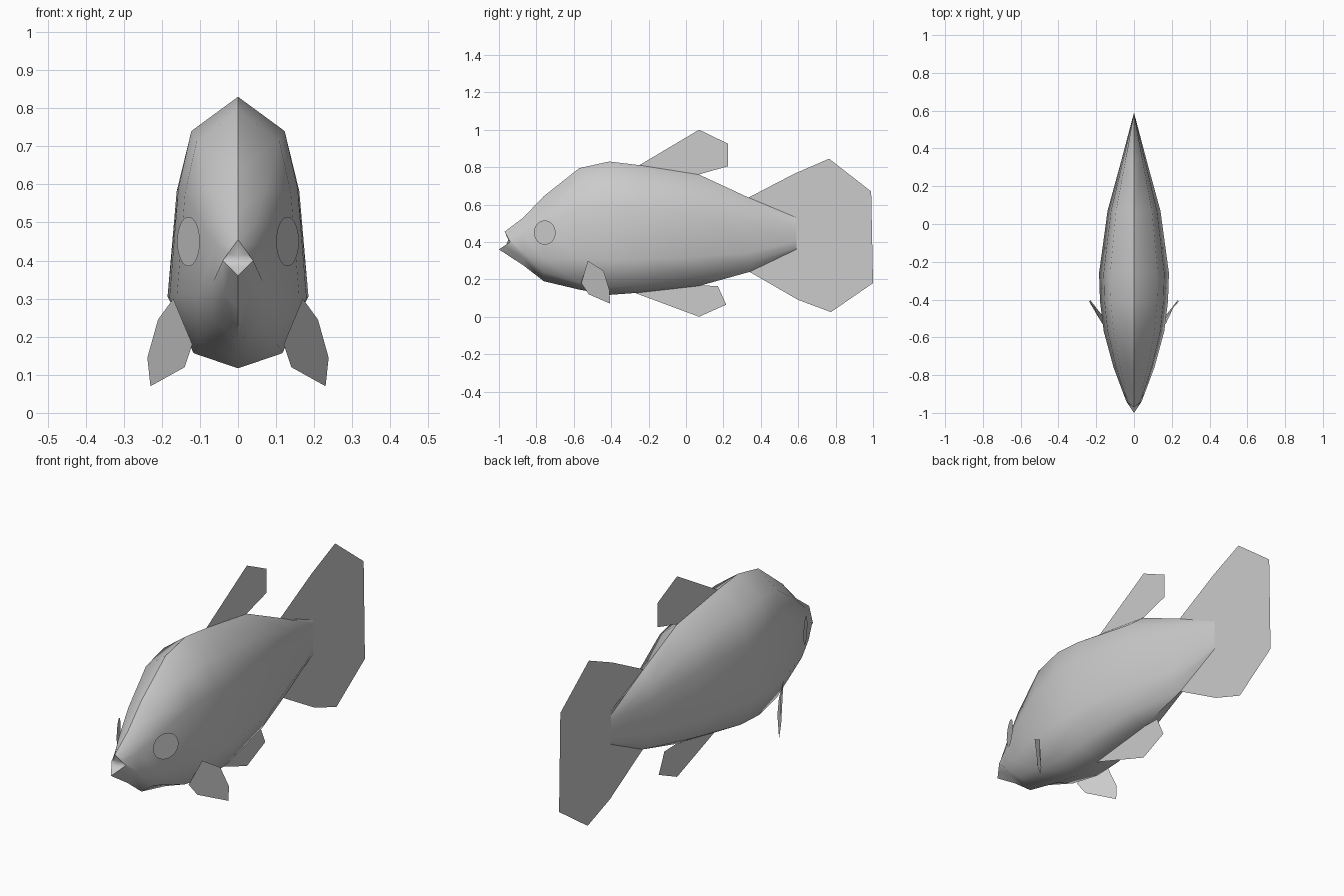
import bpy, bmesh, math
from mathutils import Matrix, Vector

cube = bpy.data.objects.get("Cube")
if cube:
    bpy.data.objects.remove(cube, do_unlink=True)

grey = bpy.data.materials.new("light_grey")
grey.use_nodes = True
grey.diffuse_color = (0.6, 0.6, 0.6, 1)
grey.node_tree.nodes["Principled BSDF"].inputs["Base Color"].default_value = (0.6, 0.6, 0.6, 1)


def add_object(name, bm):
    mesh = bpy.data.meshes.new(name)
    bm.to_mesh(mesh)
    bm.free()
    mesh.materials.append(grey)
    obj = bpy.data.objects.new(name, mesh)
    bpy.context.collection.objects.link(obj)
    return obj


def half_ring(y, top, bottom, width, keel):
    """Half cross-section from back ridge to belly; keel 1 is a V-shaped belly, 0 a flat one."""
    h = top - bottom
    shape = [(0, 1), (0.68, 0.874), (0.87, 0.664), (1, 0.26),
             (0.65 - 0.1 * keel, 0.056 + 0.1 * keel), (0, 0)]
    return [Vector((width * u, y, bottom + h * v)) for u, v in shape]


# Body: lofted half rings, joined to their mirror image along the ridge and belly
lip_top, lip_low = Vector((0, -0.97, 0.455)), Vector((0, -1, 0.36))
corner = Vector((0.04, -0.94, 0.40))
mouth = [lip_top, lip_top.lerp(corner, 0.33), lip_top.lerp(corner, 0.67),
         corner, corner.lerp(lip_low, 0.5), lip_low]
# y, top, bottom, half width, keel
stations = [(-0.87, 0.53, 0.275, 0.067, 1), (-0.76, 0.645, 0.19, 0.108, 0.5),
            (-0.57, 0.795, 0.145, 0.16, 0), (-0.41, 0.83, 0.117, 0.18, 0),
            (-0.26, 0.812, 0.128, 0.185, 0), (0.07, 0.76, 0.165, 0.14, 0.3),
            (0.34, 0.635, 0.24, 0.066, 0.5), (0.59, 0.53, 0.36, 0, 0)]
bm = bmesh.new()
rings = [[bm.verts.new(p) for p in ring]
         for ring in [mouth] + [half_ring(*s) for s in stations]]
for a, b in zip(rings, rings[1:]):
    for j in range(len(a) - 1):
        bm.faces.new((a[j], a[j + 1], b[j + 1], b[j]))

# Open mouth
m = rings[0]
palate = bm.verts.new((0, -0.95, 0.412))
tongue = bm.verts.new((0, -0.96, 0.387))
bm.faces.new((m[0], palate, m[3], m[2], m[1]))
bm.faces.new((palate, tongue, m[3]))
bm.faces.new((tongue, m[5], m[4], m[3]))
copy = bmesh.ops.duplicate(bm, geom=bm.verts[:] + bm.edges[:] + bm.faces[:])["geom"]
for v in copy:
    if isinstance(v, bmesh.types.BMVert):
        v.co.x *= -1
bmesh.ops.reverse_faces(bm, faces=[f for f in copy if isinstance(f, bmesh.types.BMFace)])
bmesh.ops.remove_doubles(bm, verts=bm.verts[:], dist=0.0005)
body = add_object("body", bm)
bpy.ops.object.select_all(action="DESELECT")
body.select_set(True)
bpy.context.view_layer.objects.active = body
bpy.ops.object.shade_smooth_by_angle(angle=math.radians(55))


def sheet(name, points):
    bm = bmesh.new()
    bm.faces.new([bm.verts.new(p) for p in points])
    return add_object(name, bm)


# Flat fins on the centre plane, outlined as (y, z)
fins = {
    "dorsal_fin": [(-0.25, 0.81), (0.07, 1.0), (0.225, 0.925), (0.225, 0.805), (0.065, 0.76)],
    "anal_fin": [(-0.28, 0.13), (0.07, 0.0), (0.215, 0.065), (0.17, 0.165), (0.07, 0.167)],
    "tail_fin": [(0.33, 0.635), (0.58, 0.765), (0.765, 0.845), (0.99, 0.67),
                 (1, 0.18), (0.775, 0.025), (0.6, 0.09), (0.34, 0.24)],
}
for name, outline in fins.items():
    sheet(name, [(0, y, z) for y, z in outline])

# Paired side fins and eyes
pectoral = [(0.17, -0.525, 0.3), (0.21, -0.44, 0.245), (0.238, -0.41, 0.145),
            (0.23, -0.405, 0.07), (0.14, -0.52, 0.12), (0.12, -0.56, 0.18)]
for side, s in (("left", 1), ("right", -1)):
    sheet(side + "_pectoral_fin", [(s * x, y, z) for x, y, z in pectoral][::s])
    normal = Vector((s * 0.89, -0.46, 0))
    bm = bmesh.new()
    bmesh.ops.create_circle(
        bm, cap_ends=True, segments=32, radius=0.065,
        matrix=Matrix.Translation((s * 0.13, -0.755, 0.45))
        @ normal.to_track_quat("Z", "Y").to_matrix().to_4x4())
    add_object(side + "_eye", bm)
